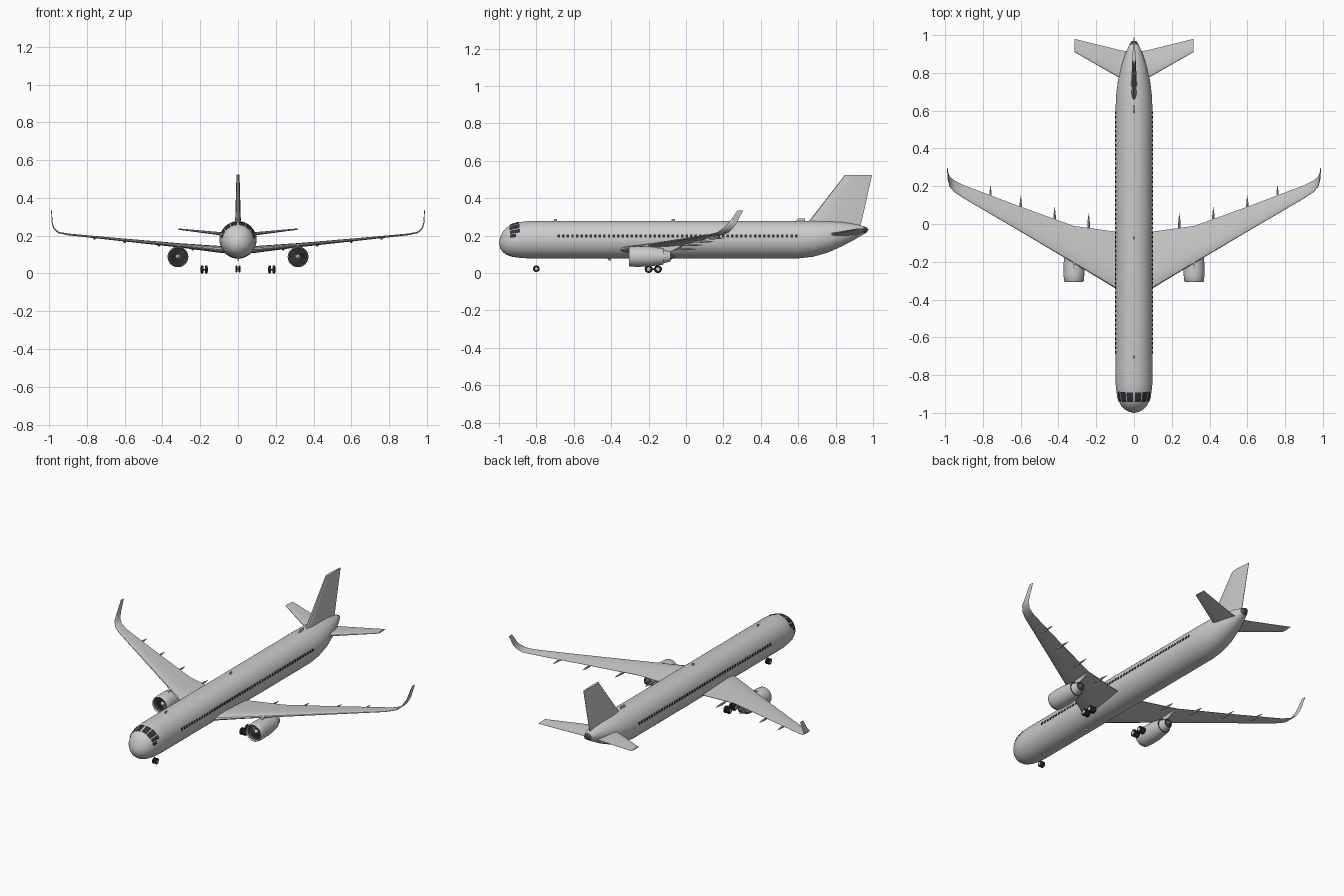
import bpy, bmesh
from math import sin, cos, pi, radians
from mathutils import Vector, Matrix

cube = bpy.data.objects.get("Cube")
if cube:
    bpy.data.objects.remove(cube)


def material(name, colour):
    mat = bpy.data.materials.new(name)
    mat.use_nodes = True
    mat.diffuse_color = (*colour, 1)
    mat.node_tree.nodes["Principled BSDF"].inputs["Base Color"].default_value = (*colour, 1)
    return mat


body_grey = material("body grey", (0.6, 0.6, 0.6))
glass_dark = material("window glass", (0.03, 0.033, 0.042))
tyre_black = material("tyre black", (0.025, 0.025, 0.025))
fan_dark = material("engine dark grey", (0.08, 0.08, 0.085))
parts = []


def finish(name, bm, mats, mirror=False):
    """Turn a bmesh into a named object, optionally mirrored across x."""
    bmesh.ops.recalc_face_normals(bm, faces=bm.faces)
    mesh = bpy.data.meshes.new(name)
    bm.to_mesh(mesh)
    bm.free()
    for mat in mats:
        mesh.materials.append(mat)
    obj = bpy.data.objects.new(name, mesh)
    bpy.context.collection.objects.link(obj)
    if mirror:
        obj.modifiers.new("mirror", "MIRROR").use_clip = False
    parts.append(obj)
    return obj


def loft(bm, rings, slots=()):
    """Skin closed rings; slots maps a segment number to a material slot."""
    slots = dict(slots)
    rows = [[bm.verts.new(p) for p in ring] for ring in rings]
    n = len(rows[0])
    for s, (a, b) in enumerate(zip(rows, rows[1:])):
        for i in range(n):
            j = (i + 1) % n
            bm.faces.new((a[i], a[j], b[j], b[i])).material_index = slots.get(s, 0)
    bm.faces.new(rows[0]).material_index = slots.get(0, 0)
    bm.faces.new(rows[-1]).material_index = slots.get(len(rows) - 2, 0)


def circle(centre, radius, axis, n=32):
    turn = [2 * pi * i / n for i in range(n)]
    if axis == "Y":
        return [centre + Vector((radius * cos(a), 0, radius * sin(a))) for a in turn]
    return [centre + Vector((0, radius * cos(a), radius * sin(a))) for a in turn]


def box(bm, centre, size, turn=Matrix()):
    mat = Matrix.Translation(centre) @ turn @ Matrix.Diagonal((*size, 1))
    bmesh.ops.create_cube(bm, size=1, matrix=mat)


# Fuselage: station, half width, bottom, top
HULL = [(-1, .004, .156, .164), (-.993, .03, .13, .193), (-.98, .052, .112, .22),
        (-.96, .07, .097, .243), (-.93, .084, .087, .261), (-.89, .093, .081, .272),
        (-.84, .098, .078, .278), (.6, .098, .078, .278), (.68, .095, .087, .278),
        (.76, .085, .11, .277), (.84, .066, .146, .272), (.9, .046, .178, .262),
        (.95, .025, .207, .25), (.97, .012, .22, .242)]


def hull_point(y, angle, lift=0.0):
    """Point on the fuselage skin, angle measured from the top."""
    for a, b in zip(HULL, HULL[1:]):
        if a[0] <= y <= b[0]:
            t = (y - a[0]) / (b[0] - a[0])
            w, lo, hi = (p + (q - p) * t for p, q in zip(a[1:], b[1:]))
            break
    return Vector(((w + lift) * sin(angle), y,
                   (lo + hi) / 2 + ((hi - lo) / 2 + lift) * cos(angle)))


bm = bmesh.new()
loft(bm, [[hull_point(row[0], 2 * pi * i / 48) for i in range(48)] for row in HULL],
     {len(HULL) - 2: 1})
finish("fuselage", bm, [body_grey, fan_dark])

# Cockpit panes laid on the skin
bm = bmesh.new()
for start, end, front, back in ((3, 25, -.943, -.893), (28, 50, -.943, -.89),
                                (53, 66, -.94, -.887), (68, 80, -.94, -.91)):
    grid = [[bm.verts.new(hull_point(front + (back - front) * r / 4,
                                     radians(start + (end - start) * c / 4), .003))
             for c in range(5)] for r in range(5)]
    for r in range(4):
        for c in range(4):
            bm.faces.new((grid[r][c], grid[r][c + 1], grid[r + 1][c + 1], grid[r + 1][c]))
finish("cockpit_windows", bm, [glass_dark], mirror=True)

# Cabin windows
bm = bmesh.new()
for i in range(53):
    spot = hull_point(-.68 + i * .0244, radians(79))
    box(bm, spot, (.004, .013, .015), Matrix.Rotation(radians(-11), 4, "Y"))
finish("cabin_windows", bm, [glass_dark], mirror=True)

# Half thickness of an aerofoil along its chord
FOIL = [(0, 0), (.02, .22), (.1, .42), (.3, .5), (.6, .34), (1, .04)]


def aerofoil(x, z, lead, trail, thick, cant=0):
    normal = Vector((-sin(radians(cant)), 0, cos(radians(cant))))
    loop = FOIL + [(t, -h) for t, h in reversed(FOIL[1:])]
    return [Vector((x, lead + (trail - lead) * t, z)) + normal * h * thick for t, h in loop]


def flying_surface(name, stations, mirror=True):
    bm = bmesh.new()
    loft(bm, [aerofoil(*s) for s in stations])
    return finish(name, bm, [body_grey], mirror)


# Wings with curved tips, tailplane and fin
flying_surface("wings", [
    (0, .12, -.4, -.05, .036), (.1, .128, -.34, -.04, .036), (.32, .15, -.207, -.01, .022),
    (.61, .178, -.035, .095, .015), (.9, .207, .135, .205, .009),
    (.95, .217, .168, .23, .008, 25), (.975, .238, .195, .25, .007, 60),
    (.984, .268, .228, .272, .005, 82), (.988, .333, .275, .305, .004, 88)])
flying_surface("tailplane", [(.01, .203, .735, .91, .02), (.07, .208, .77, .92, .018),
                             (.315, .235, .91, .98, .007)])
flying_surface("tail_fin", [(0, .24, .63, .93, .03, 90), (0, .28, .66, .94, .03, 90),
                            (0, .525, .85, .995, .016, 90)], mirror=False)

# Engines: one turned profile from fan face over the cowl to the exhaust plug
hub = Vector((.318, 0, .088))
COWL = [(-.272, .001), (-.272, .045), (-.298, .046), (-.306, .049), (-.302, .052),
        (-.27, .055), (-.2, .054), (-.12, .043), (-.122, .036), (-.082, .026),
        (-.084, .019), (-.058, .003)]
bm = bmesh.new()
loft(bm, [circle(hub + Vector((0, y, 0)), r, "Y") for y, r in COWL],
     {0: 1, 1: 1, 7: 1, 9: 1, 10: 1})
finish("engines", bm, [body_grey, fan_dark], mirror=True)

bm = bmesh.new()
loft(bm, [circle(hub + Vector((0, y, 0)), r, "Y", 20)
          for y, r in ((-.27, .014), (-.28, .012), (-.295, .001))])
finish("engine_spinners", bm, [body_grey], mirror=True)

bm = bmesh.new()
for i in range(18):
    spin = Matrix.Rotation(2 * pi * i / 18, 4, "Y")
    box(bm, hub + Vector((0, -.275, 0)) + spin @ Vector((0, 0, .028)), (.007, .001, .032),
        spin @ Matrix.Rotation(radians(35), 4, "Z"))
finish("fan_blades", bm, [fan_dark], mirror=True)

# Pylons
PYLON = [(-.26, .134), (-.2, .157), (-.02, .147), (-.06, .125), (-.12, .1), (-.22, .11)]
bm = bmesh.new()
loft(bm, [[Vector((hub.x + side, y, z)) for y, z in PYLON] for side in (-.006, .006)])
finish("engine_pylons", bm, [body_grey], mirror=True)

# Flap track fairings: slim spindles under the trailing edge
bm = bmesh.new()
for x, z, tail in ((.24, .128, .055), (.42, .15, .09), (.6, .168, .15), (.76, .186, .205)):
    loft(bm, [circle(Vector((x, tail - .11 * t, z)), r, "Y", 10)
              for t, r in ((0, .0005), (.3, .005), (.6, .007), (.85, .005), (1, .0005))])
finish("flap_fairings", bm, [body_grey], mirror=True)


# Landing gear
def wheel(bm, x, y, radius, half):
    """Tyre with a pale hub disc standing slightly proud on both sides."""
    profile = [(-1.05, .02), (-1.05, .5), (-.9, .55), (-1, .8), (-.6, 1),
               (.6, 1), (1, .8), (.9, .55), (1.05, .5), (1.05, .02)]
    loft(bm, [circle(Vector((x + half * w, y, radius)), radius * r, "X", 24)
              for w, r in profile], {0: 1, 8: 1})


bm = bmesh.new()
for y in (-.2, -.15):
    for x in (.168, .19):
        wheel(bm, x, y, .021, .0075)
    box(bm, (.179, y, .021), (.02, .008, .008))
box(bm, (.179, -.175, .021), (.006, .05, .008))
finish("main_wheels", bm, [tyre_black, body_grey], mirror=True)

bm = bmesh.new()
wheel(bm, .008, -.8, .018, .005)
box(bm, (.004, -.8, .018), (.008, .006, .006))
nose = finish("nose_wheels", bm, [tyre_black, body_grey], mirror=True)
nose.location.z = .005

# Aerials on the back and belly
bm = bmesh.new()
for y, z, length, height in ((-.7, .276, .02, .014), (-.07, .276, .02, .014),
                             (.61, .276, .05, .016), (-.41, .08, .02, -.014)):
    loft(bm, [aerofoil(0, z, y - length / 2, y + length / 2, .008, 90),
              aerofoil(0, z + height, y - length / 5, y + length / 2, .005, 90)])
finish("aerials", bm, [body_grey])

# Smooth shading with sharp edges kept
bpy.ops.object.select_all(action="DESELECT")
for obj in parts:
    obj.select_set(True)
bpy.context.view_layer.objects.active = parts[0]
bpy.ops.object.shade_smooth_by_angle(angle=radians(35))
